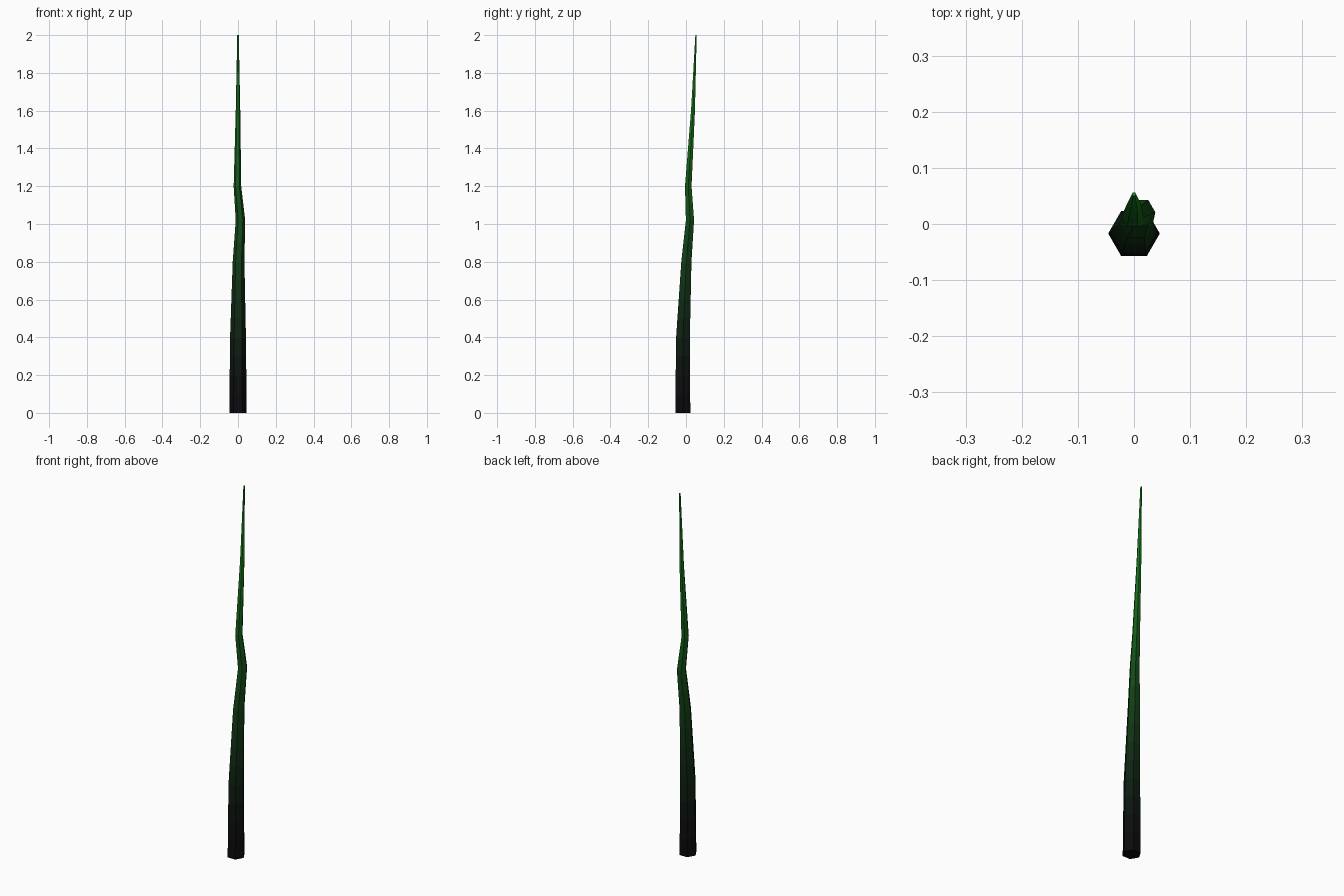
import bpy, bmesh, math

if "Cube" in bpy.data.objects:
    bpy.data.objects.remove(bpy.data.objects["Cube"])

# Stalk centreline and thickness: z, x, y, radius
RINGS = [(0.0, 0.0, -0.017, 0.046), (0.4, 0.0, -0.016, 0.042),
         (0.8, 0.003, 0.002, 0.031), (1.02, 0.013, 0.021, 0.025),
         (1.2, -0.003, 0.012, 0.020), (1.6, 0.0, 0.037, 0.012),
         (2.0, 0.0, 0.053, 0.004)]
SIDES = 6
BANDS = 20


def section(z):
    """Interpolated centre and radius at a height."""
    for a, b in zip(RINGS, RINGS[1:]):
        if z <= b[0] + 1e-6:
            t = (z - a[0]) / (b[0] - a[0])
            return [p + (q - p) * t for p, q in zip(a, b)]


# Heights: colour bands plus the bend at 1.02
heights = sorted({round(2 * i / BANDS, 3) for i in range(BANDS + 1)} - {1.0} | {1.02})

mesh = bpy.data.meshes.new("stalk")
bm = bmesh.new()
loops = []
for h in heights:
    z, x, y, r = section(h)
    loops.append([bm.verts.new((x + r * math.cos(k * math.tau / SIDES),
                                y + r * math.sin(k * math.tau / SIDES), z))
                  for k in range(SIDES)])

# Bands fade from near black at the root to green at the tip
for i, (lo, hi) in enumerate(zip(loops, loops[1:])):
    t = (heights[i] + heights[i + 1]) / 4
    mat = bpy.data.materials.new(f"stalk_green_{i}")
    mat.diffuse_color = (0.003 + 0.007 * t, 0.003 + 0.27 * t * t, 0.004 + 0.008 * t, 1)
    mat.use_nodes = True
    mat.node_tree.nodes["Principled BSDF"].inputs["Base Color"].default_value = mat.diffuse_color
    mesh.materials.append(mat)
    for k in range(SIDES):
        n = (k + 1) % SIDES
        bm.faces.new((lo[k], lo[n], hi[n], hi[k])).material_index = i

# Root and tip caps
bm.faces.new(loops[0][::-1])
bm.faces.new(loops[-1]).material_index = len(loops) - 2

bm.to_mesh(mesh)
bm.free()
bpy.context.collection.objects.link(bpy.data.objects.new("stalk", mesh))
